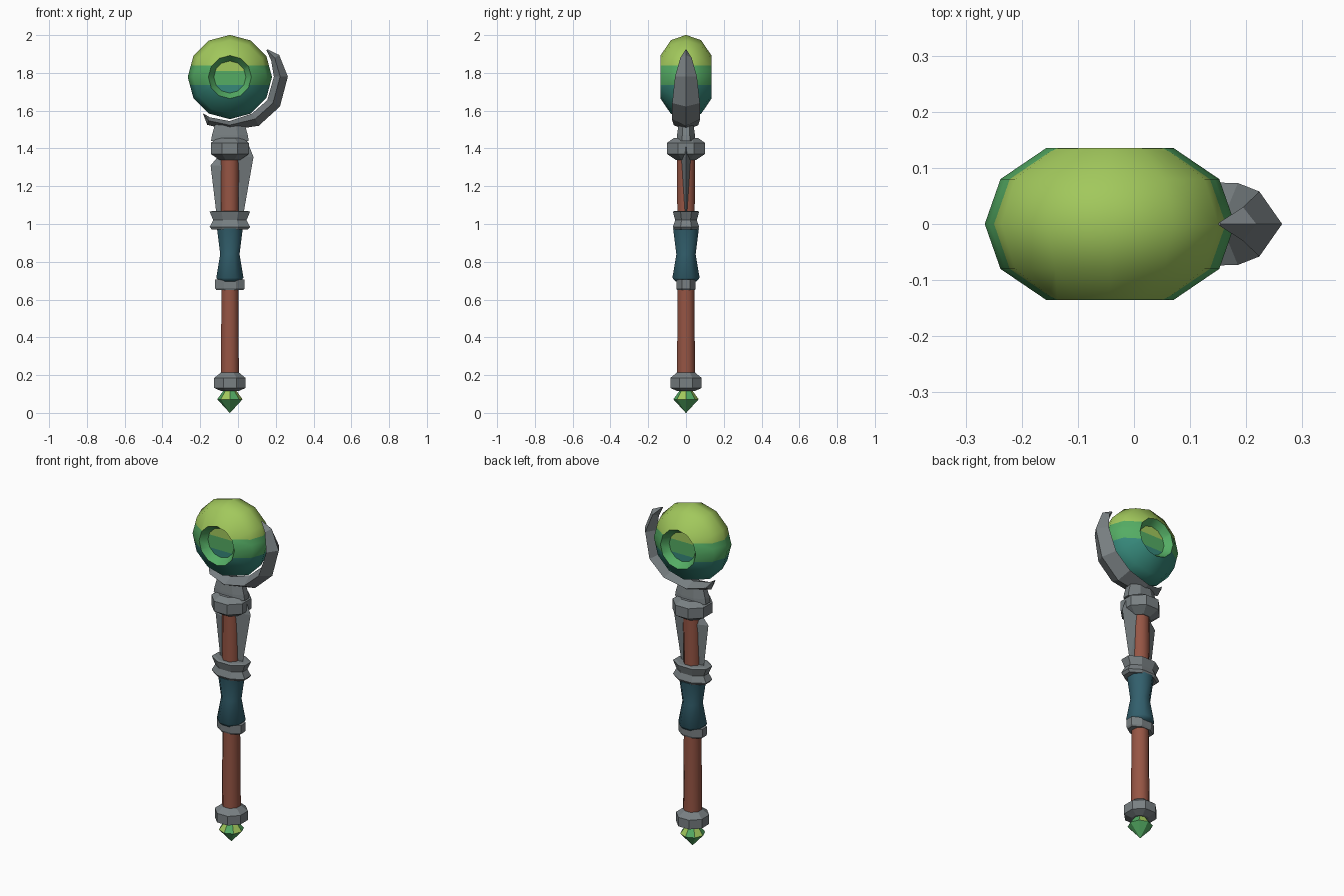
import bpy, bmesh, math
from mathutils import Vector

if "Cube" in bpy.data.objects:
    bpy.data.objects.remove(bpy.data.objects["Cube"])

CX = -0.043  # axis of the staff


def material(name, rgb):
    m = bpy.data.materials.new(name)
    m.diffuse_color = (*rgb, 1)
    m.use_nodes = True
    m.node_tree.nodes["Principled BSDF"].inputs["Base Color"].default_value = m.diffuse_color
    return m


METAL = material("grey metal", (0.19, 0.215, 0.225))
WOOD = material("red brown wood", (0.305, 0.091, 0.058))
GRIP = material("dark teal wrap", (0.032, 0.114, 0.150))
LIME = material("lime", (0.36, 0.578, 0.107))
GREEN = material("green", (0.089, 0.413, 0.127))
TEAL = material("teal", (0.037, 0.246, 0.195))


def finish(name, bm, mats, smooth=None):
    bmesh.ops.recalc_face_normals(bm, faces=bm.faces[:])
    me = bpy.data.meshes.new(name)
    bm.to_mesh(me)
    bm.free()
    ob = bpy.data.objects.new(name, me)
    bpy.context.collection.objects.link(ob)
    for m in mats:
        me.materials.append(m)
    if smooth:
        bpy.ops.object.select_all(action='DESELECT')
        ob.select_set(True)
        bpy.context.view_layer.objects.active = ob
        bpy.ops.object.shade_smooth_by_angle(angle=math.radians(smooth))
    return ob


def loft(bm, rings):
    """Skin a list of closed rings and cap both ends."""
    vr = [[bm.verts.new(p) for p in r] for r in rings]
    n = len(vr[0])
    for a, b in zip(vr, vr[1:]):
        for i in range(n):
            j = (i + 1) % n
            bm.faces.new((a[i], a[j], b[j], b[i]))
    bm.faces.new(vr[0])
    bm.faces.new(vr[-1])


def turned(name, profile, mat, sides=8, sy=1.0, smooth=None, turn=0.5):
    """Turned part on the staff axis; profile is (radius, z), sy flattens it."""
    bm = bmesh.new()
    k = 1 / math.cos(math.pi / sides) if turn else 1
    rings = []
    for r, z in profile:
        ang = [(i + turn) * math.tau / sides for i in range(sides)]
        rings.append([(CX + k * r * math.cos(a), k * r * sy * math.sin(a), z) for a in ang])
    loft(bm, rings)
    return finish(name, bm, [mat], smooth)


# Shaft, wrapped grip and collars
turned("shaft", [(0.048, 0.15), (0.044, 0.70), (0.048, 1.40)], WOOD, smooth=50)
turned("grip", [(0.055, 0.695), (0.072, 0.715), (0.051, 0.84), (0.068, 0.975)], GRIP, smooth=50)
turned("bottom_collar", [(0.045, 0.115), (0.083, 0.132), (0.083, 0.185), (0.046, 0.215)], METAL)
turned("grip_lower_collar", [(0.072, 0.65), (0.078, 0.66), (0.078, 0.705)], METAL, sy=0.66)
turned("grip_upper_collar", [(0.095, 0.97), (0.107, 0.985), (0.088, 1.02), (0.107, 1.065),
                             (0.09, 1.07)], METAL, sy=0.65)
turned("top_collar", [(0.055, 1.34), (0.10, 1.37), (0.10, 1.43), (0.065, 1.455)], METAL)
turned("neck", [(0.10, 1.44), (0.095, 1.47), (0.078, 1.53)], METAL, sy=0.5)

# Bottom gem: lime and green facets above, green below
gem = turned("bottom_gem", [(0.001, 0.0), (0.067, 0.072), (0.025, 0.13)], GREEN, turn=0)
gem.data.materials.append(LIME)
for i, f in enumerate(gem.data.polygons):
    if f.normal.z > 0.1 and i % 2:
        f.material_index = 1


# Side fins: thick at the shaft, sharp on the outer edge
def fin(name, inner_x, pts, half):
    bm = bmesh.new()
    (bx, bz), (ox, oz), (tx, tz) = pts
    b = [bm.verts.new(p) for p in [(inner_x, -0.008, bz), (inner_x, 0.008, bz), (bx, 0, bz),
                                   (inner_x, -half, oz), (inner_x, half, oz), (ox, 0, oz),
                                   (inner_x, 0, tz), (tx, 0, tz)]]
    bmesh.ops.convex_hull(bm, input=b)
    finish(name, bm, [METAL])


fin("left_fin", -0.075, [(-0.115, 1.06), (-0.145, 1.31), (-0.095, 1.37)], 0.028)
fin("right_fin", -0.01, [(0.03, 1.06), (0.082, 1.355), (0.048, 1.44)], 0.028)

# Crescent claw: diamond section (outer x,z, inner x,z, half width)
stations = [((-0.187, 1.588), (-0.18, 1.582), 0.012),
            ((-0.163, 1.525), (-0.15, 1.565), 0.04),
            ((-0.045, 1.497), (-0.045, 1.545), 0.065),
            ((0.11, 1.520), (0.075, 1.585), 0.075),
            ((0.222, 1.622), (0.155, 1.655), 0.073),
            ((0.264, 1.780), (0.190, 1.780), 0.058),
            ((0.218, 1.895), (0.175, 1.868), 0.03),
            ((0.155, 1.925), (0.150, 1.920), 0.003)]
bm = bmesh.new()
rings = []
for (ox, oz), (ix, iz), w in stations:
    mx, mz = ox * 0.45 + ix * 0.55, oz * 0.45 + iz * 0.55
    rings.append([(ox, 0, oz), (mx, w, mz), (ix, 0, iz), (mx, -w, mz)])
loft(bm, rings)
finish("crescent_claw", bm, [METAL])

# Orb: turned about y, with a dished window front and back
OZ = 1.778
half = [(0.085, 0.095), (0.114, 0.135), (0.195, 0.08)]
profile = [(r, -y) for r, y in half] + [(0.223, 0)] + [(r, y) for r, y in reversed(half)]
bm = bmesh.new()
loft(bm, [[(CX + r * math.cos(i * math.tau / 12), y, OZ + r * math.sin(i * math.tau / 12))
           for i in range(12)] for r, y in profile])
# colour bands cut at two heights
for z in (1.84, 1.81, 1.735):
    bmesh.ops.bisect_plane(bm, geom=bm.verts[:] + bm.edges[:] + bm.faces[:],
                           plane_co=Vector((0, 0, z)), plane_no=Vector((0, 0, 1)))
for f in bm.faces:
    c = f.calc_center_median()
    rad = max(math.hypot(v.co.x - CX, v.co.z - OZ) for v in f.verts)
    floor = all(abs(abs(v.co.y) - 0.095) < 1e-4 for v in f.verts)
    rim = rad < 0.12 and not floor
    top = 1.81 if floor else 1.84
    f.material_index = 1 if rim else 0 if c.z > top else 1 if c.z > 1.735 else 2
finish("orb", bm, [LIME, GREEN, TEAL], smooth=42)
